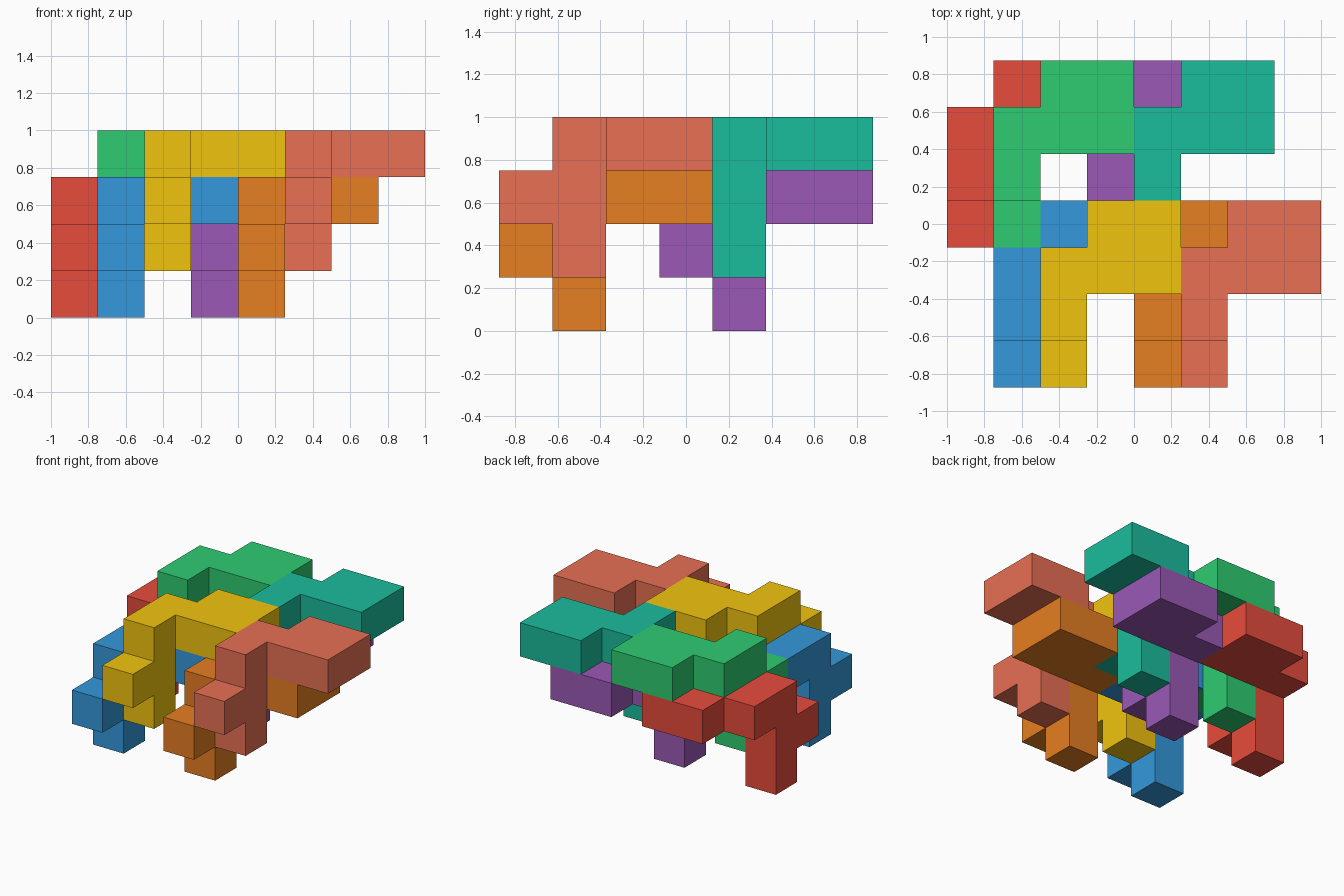
import bpy, bmesh, math
from mathutils import Vector

if "Cube" in bpy.data.objects:
    bpy.data.objects.remove(bpy.data.objects["Cube"])

S = 0.25                           # cell size
ORIGIN = Vector((-1, -0.875, 0))

# Cells of one interlocking piece: nose, upright, elbow, arm and wide hand
CELLS = [(0, 0, 2),
         (0, 1, 1), (0, 1, 2), (0, 1, 3),
         (0, 2, 3), (1, 2, 3), (2, 2, 3),
         (1, 3, 3), (2, 3, 3)]


def linear(c):
    """Convert a 0-255 screen colour channel to linear."""
    c /= 255
    return c / 12.92 if c <= 0.04045 else ((c + 0.055) / 1.055) ** 2.4


def polycube(name, shift, rgb):
    """Skin the outer faces of the cells, then merge the flat regions."""
    cells = set(CELLS)
    offset = Vector(shift)
    bm = bmesh.new()
    for cell in CELLS:
        for axis in range(3):
            for sign in (-1, 1):
                n = Vector((0, 0, 0))
                n[axis] = sign
                if tuple(int(a + b) for a, b in zip(cell, n)) in cells:
                    continue
                u = Vector((0, 0, 0))
                u[(axis + 1) % 3] = 1
                v = n.cross(u)
                mid = Vector(cell) + Vector((0.5, 0.5, 0.5)) + n / 2 + offset
                corners = [mid + (a * u + b * v) / 2
                           for a, b in ((-1, -1), (1, -1), (1, 1), (-1, 1))]
                bm.faces.new([bm.verts.new(ORIGIN + c * S) for c in corners])
    bmesh.ops.remove_doubles(bm, verts=bm.verts[:], dist=1e-4)
    bmesh.ops.dissolve_limit(bm, angle_limit=math.radians(1),
                             verts=bm.verts[:], edges=bm.edges[:])
    bmesh.ops.recalc_face_normals(bm, faces=bm.faces[:])
    mesh = bpy.data.meshes.new(name)
    bm.to_mesh(mesh)
    bm.free()
    mat = bpy.data.materials.new(name + "_color")
    mat.diffuse_color = (*map(linear, rgb), 1)
    mat.use_nodes = True
    mat.node_tree.nodes["Principled BSDF"].inputs["Base Color"].default_value = mat.diffuse_color
    mesh.materials.append(mat)
    bpy.context.collection.objects.link(bpy.data.objects.new(name, mesh))


# Eight copies: front and back rows, each with upper pieces and lower pieces
polycube("salmon_piece", (5, 0, 0), (232, 112, 84))
polycube("orange_piece", (4, 0, -1), (230, 126, 34))
polycube("yellow_piece", (2, 0, 0), (241, 196, 15))
polycube("blue_piece", (1, 0, -1), (52, 152, 219))
polycube("teal_piece", (4, 3, 0), (26, 188, 156))
polycube("purple_piece", (3, 3, -1), (155, 89, 182))
polycube("green_piece", (1, 3, 0), (46, 204, 113))
polycube("red_piece", (0, 3, -1), (231, 76, 60))
